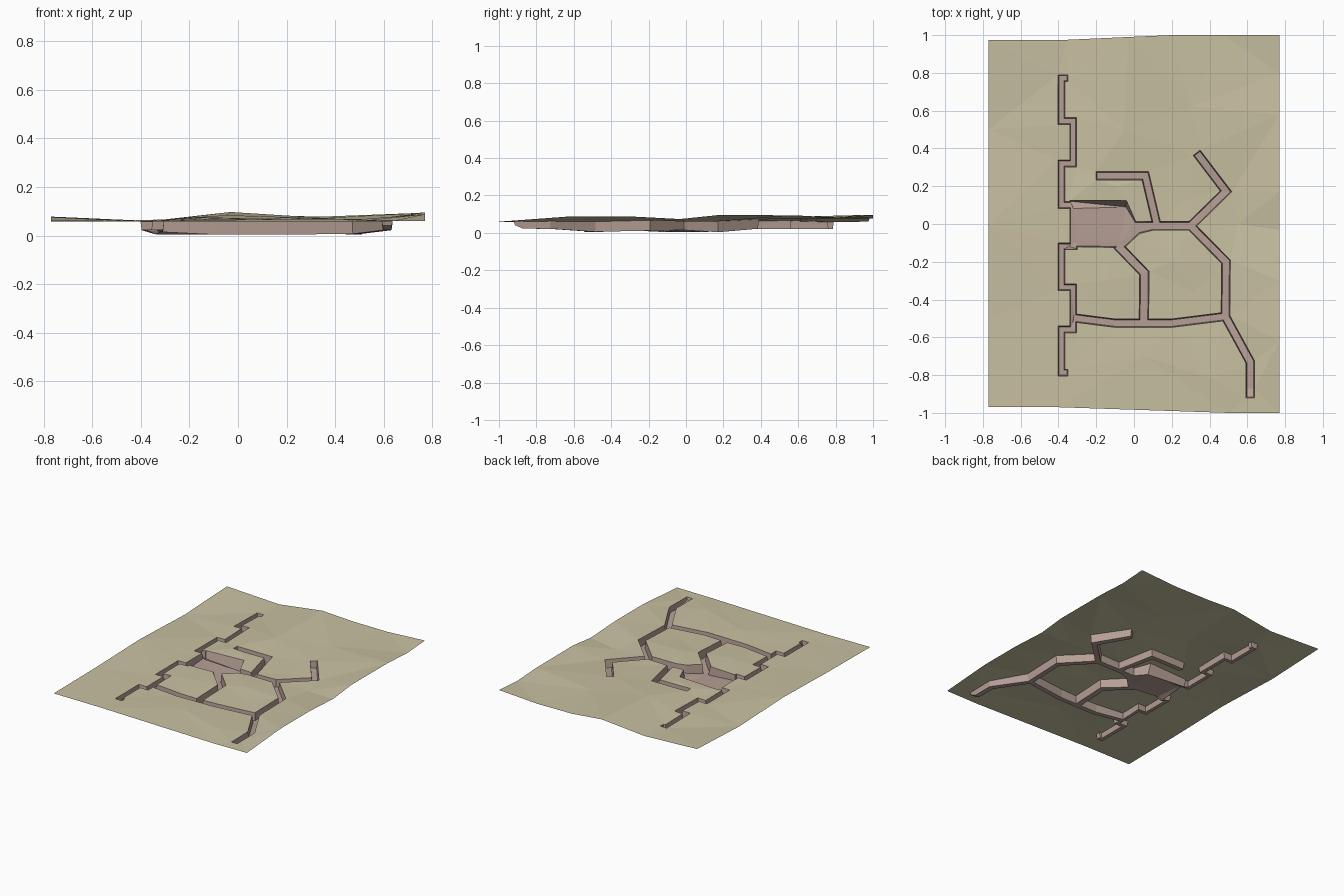
import bpy, bmesh
from mathutils import Vector
from mathutils.geometry import delaunay_2d_cdt

if "Cube" in bpy.data.objects:
    bpy.data.objects.remove(bpy.data.objects["Cube"], do_unlink=True)


def material(name, color):
    m = bpy.data.materials.new(name)
    m.use_nodes = True
    m.diffuse_color = (*color, 1)
    m.node_tree.nodes["Principled BSDF"].inputs["Base Color"].default_value = (*color, 1)
    return m


sand = material("dry sand", (.58, .53, .36))
clay = material("pinkish clay", (.47, .35, .305))


# Height at a point, blended from nearby (x, y, z) samples
def blend(samples, x, y, power):
    total = weight = 0
    for sx, sy, sz in samples:
        w = 1 / (((x - sx) ** 2 + (y - sy) ** 2) ** (power / 2) + 1e-9)
        total += w * sz
        weight += w
    return total / weight


# Outline of a trench of even width with mitred corners
def ribbon(path, width):
    pts = [Vector(p[:2]) for p in path]
    left, right = [], []
    for i, p in enumerate(pts):
        dirs = []
        if i > 0:
            dirs.append((p - pts[i - 1]).normalized())
        if i < len(pts) - 1:
            dirs.append((pts[i + 1] - p).normalized())
        normals = [Vector((-d.y, d.x)) for d in dirs]
        n = sum(normals, Vector((0, 0))).normalized()
        off = n * (width / 2 / n.dot(normals[0]))
        left.append(p + off)
        right.append(p - off)
    return right + left[::-1]


# Terrain border, counter-clockwise from the front right corner
border = [(-.77, -.97, .06), (-.4, -.97, .058), (.5, -1, .058), (.77, -1, .06),
          (.77, -.62, .088), (.77, -.3, .088), (.77, -.03, .074), (.77, .17, .095),
          (.77, .58, .094), (.77, .8, .082), (.77, 1, .095), (.47, 1, .078),
          (.2, 1, .08), (-.03, .99, .097), (-.36, .975, .06), (-.77, .975, .078),
          (-.77, .5, .058), (-.77, 0, .076), (-.77, -.5, .064)]

# Low hills inside the border
hills = [(-.4, .75, .058), (-.4, .3, .058), (-.4, 0, .058), (-.4, -.4, .058),
         (-.35, -.76, .058), (.05, -.7, .066), (.42, -.82, .068), (.62, -.65, .06),
         (-.05, .5, .084), (.3, .62, .076), (.5, .2, .062), (.35, .38, .072),
         (.55, 0, .06), (.3, .14, .066), (.06, -.1, .07), (.2, -.2, .074),
         (.32, -.36, .064), (-.15, -.3, .068), (-.1, .2, .075), (.12, .08, .062),
         (.5, -.45, .06), (0, -.52, .058), (-.3, -.5, .058), (.62, -.9, .06)]

# Stepped fire trench, back part and front part
OUT, IN, SHALLOW = -.384, -.322, .022
steps_back = [(-.35, .772), (OUT, .772), (OUT, .545), (IN, .545), (IN, .32),
              (OUT, .32), (OUT, .1), (IN, .1)]
steps_front = [(-.3, -.118), (OUT, -.118), (OUT, -.335), (IN, -.335),
               (IN, -.558), (OUT, -.558), (OUT, -.787), (-.35, -.787)]
# Communication trenches with their floor heights
trenches = [
    ([(x, y, SHALLOW) for x, y in steps_back], .036),
    ([(x, y, SHALLOW) for x, y in steps_front], .036),
    ([(-.32, -.497, .014), (-.1, -.525, .004), (.2, -.525, .004), (.48, -.49, .008)], .044),
    ([(.06, -.01, .014), (.3, -.01, .015), (.487, -.2, .012), (.484, -.49, .005),
      (.615, -.73, .022), (.615, -.87, .022), (.615, -.92, .042)], .046),
    ([(.29, -.02, .015), (.487, .173, .004), (.332, .377, .022)], .046),
    ([(.12, 0, .015), (.06, .255, .022), (-.2, .255, .022)], .044),
    ([(-.09, -.11, .006), (.055, -.26, .012), (.052, -.52, .004)], .05),
]
# Dugout, narrowing toward the trench junction
dugout = [(-.34, .125), (-.34, -.12), (-.05, -.125), (.03, -.05), (.1, -.033),
          (.1, .013), (.01, .012), (-.04, .125)]
floors = [p for path, width in trenches for p in path]
floors += [(x, y, .005) for x, y in dugout if x < 0]

# Triangulate the terrain with every trench outline as a cut
verts, faces = [], []


def add_outline(points):
    start = len(verts)
    verts.extend(Vector(p[:2]) for p in points)
    faces.append(list(range(start, len(verts))))


add_outline(border)
for path, width in trenches:
    add_outline(ribbon(path, width))
add_outline(dugout)


# Keep hill points that are not inside or beside a trench
def clear_of_trenches(x, y):
    p = Vector((x, y))
    for path, width in trenches:
        for a, b in zip(path, path[1:]):
            a, b = Vector(a[:2]), Vector(b[:2])
            t = max(0, min(1, (p - a).dot(b - a) / (b - a).length_squared))
            if (a.lerp(b, t) - p).length < width:
                return False
    return not (-.36 < x < .03 and -.14 < y < .14)


verts += [Vector((x, y)) for x, y, z in hills if clear_of_trenches(x, y)]
points, _, tris, _, _, sources = delaunay_2d_cdt(verts, [], faces, 1, 1e-4)

bm = bmesh.new()
ground = border + hills
bv = [bm.verts.new((p.x, p.y, blend(ground, p.x, p.y, 3))) for p in points]
dug = []
for tri, src in zip(tris, sources):
    f = bm.faces.new([bv[i] for i in tri])
    if any(i > 0 for i in src):
        f.material_index = 1
        dug.append(f)
bm.normal_update()

# Sink the trench floors, leaving slightly sloped walls
rim = bmesh.ops.inset_region(bm, faces=dug, thickness=.005, use_boundary=True,
                             use_even_offset=True)
for f in rim["faces"]:
    f.material_index = 1
for v in {v for f in dug for v in f.verts}:
    v.co.z = blend(floors, v.co.x, v.co.y, 4)
    # Broad sloping back wall of the dugout
    if -.335 < v.co.x < -.02 and .1 < v.co.y < .13:
        v.co.y -= .03
bm.normal_update()

# Split into the terrain sheet and the trench lining
for index, (name, mat) in enumerate((("terrain", sand), ("trenches", clay))):
    part = bm.copy()
    bmesh.ops.delete(part, geom=[f for f in part.faces if f.material_index != index],
                     context="FACES")
    for f in part.faces:
        f.material_index = 0
        f.smooth = False
    mesh = bpy.data.meshes.new(name)
    part.to_mesh(mesh)
    part.free()
    mesh.materials.append(mat)
    bpy.context.collection.objects.link(bpy.data.objects.new(name, mesh))
bm.free()
